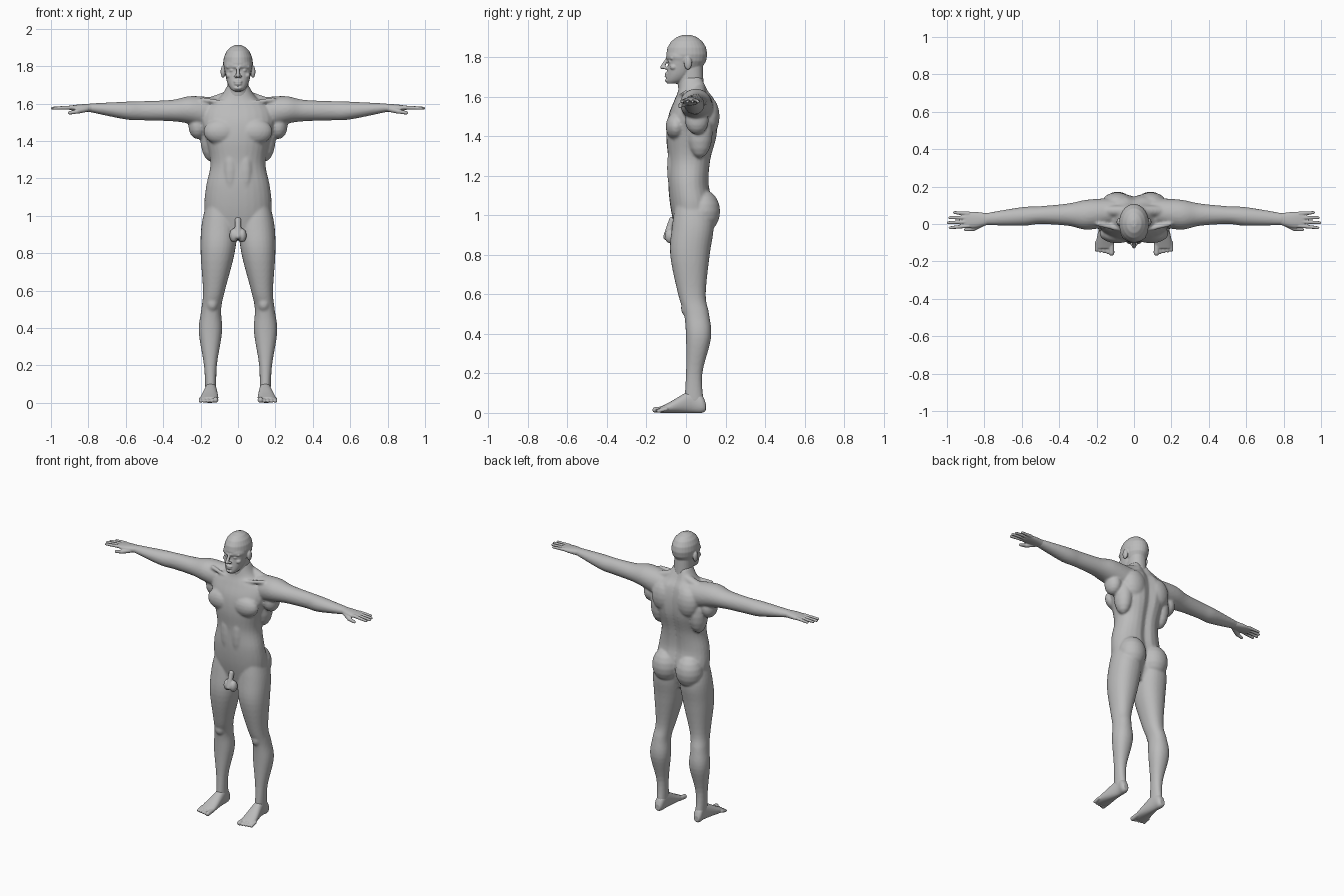
import bpy
import bmesh
import math
from mathutils import Quaternion, Vector

cube = bpy.data.objects.get("Cube")
if cube:
    bpy.data.objects.remove(cube, do_unlink=True)

grey = bpy.data.materials.new("plain grey")
grey.use_nodes = True
tone = (0.5, 0.5, 0.5, 1)
grey.diffuse_color = tone
grey.node_tree.nodes["Principled BSDF"].inputs["Base Color"].default_value = tone

SIDES = 28
STEPS = 5
ANGLES = [math.tau * corner / SIDES for corner in range(SIDES)]
LATITUDES = [math.radians(degrees) for degrees in range(-80, 81, 20)]
BOTH = (1, -1)
MIDDLE = (1,)


def skin(bm, loops, sides):
    """Bridge a stack of point loops and cap its ends, once per side."""
    for side in sides:
        stack = [[bm.verts.new((side * x, y, z)) for x, y, z in loop] for loop in loops]
        for lower, upper in zip(stack, stack[1:]):
            for corner in range(SIDES):
                following = (corner + 1) % SIDES
                bm.faces.new((lower[corner], lower[following],
                              upper[following], upper[corner]))
        bm.faces.new(stack[0][::-1])
        bm.faces.new(stack[-1])


def spline(rings):
    """Smoothly interpolate the ring values along the loft."""
    smooth = []
    last = len(rings) - 1
    for index in range(last):
        before, start, end, after = (Vector(rings[max(0, min(last, index + offset))])
                                     for offset in (-1, 0, 1, 2))
        enter = (end - before) / 2
        leave = (after - start) / 2
        for step in range(STEPS):
            t = step / STEPS
            rise = t * t * (3 - 2 * t)
            smooth.append(start.lerp(end, rise) + enter * t * (1 - t) ** 2
                          - leave * t * t * (1 - t))
    smooth.append(Vector(rings[last]))
    return smooth


def spread(value, low, high, power):
    """Map a sine or cosine to a rounded-square position between two limits."""
    bulge = math.copysign(abs(value) ** (2 / power), value)
    return (low + high) / 2 + (high - low) / 2 * bulge


def loft(bm, axis, rings, power=2.2, sides=BOTH, groove=0):
    """Skin a row of rings: position, low and high limit across, low and high along."""
    loops = []
    for place, left, right, low, high in spline(rings):
        loop = []
        for angle in ANGLES:
            u = spread(math.cos(angle), left, right, power)
            v = spread(math.sin(angle), low, high, power)
            if math.sin(angle) > 0:
                v -= groove * math.exp(-(u / 0.03) ** 2)
            loop.append({"x": (place, u, v), "y": (u, place, v), "z": (u, v, place)}[axis])
        loops.append(loop)
    skin(bm, loops, sides)


def column(bm, rows, groove=0):
    """Upright symmetrical loft from rows of height, half width, front and back."""
    rings = [(height, -half, half, front, back) for height, half, front, back in rows]
    loft(bm, "z", rings, sides=MIDDLE, groove=groove)


def pill(bm, start, end, first, final, turn, sides):
    """Two half ellipsoids joined by a straight run."""
    loops = []
    for latitude in LATITUDES:
        centre, radii = (start, first) if latitude < 0 else (end, final)
        flat = math.cos(latitude)
        loops.append([Vector(centre) + turn @ (Vector(radii) * Vector(
            (flat * math.cos(angle), flat * math.sin(angle), math.sin(latitude))))
            for angle in ANGLES])
    skin(bm, loops, sides)


def ball(bm, centre, radii, sides=BOTH):
    pill(bm, centre, centre, radii, radii, Quaternion(), sides)


def strand(bm, start, end, thick, thin, sides=BOTH):
    """A tapered round strand between two points."""
    turn = (Vector(end) - Vector(start)).to_track_quat("Z", "Y")
    pill(bm, start, end, [thick] * 3, [thin] * 3, turn, sides)


def finish(name, bm, voxel, passes):
    """Fuse the overlapping forms into one smooth skin."""
    bmesh.ops.recalc_face_normals(bm, faces=bm.faces)
    mesh = bpy.data.meshes.new(name)
    bm.to_mesh(mesh)
    bm.free()
    mesh.materials.append(grey)
    obj = bpy.data.objects.new(name, mesh)
    bpy.context.collection.objects.link(obj)
    fuse = obj.modifiers.new("fuse", "REMESH")
    fuse.mode = "VOXEL"
    fuse.voxel_size = voxel
    fuse.use_smooth_shade = True
    soften = obj.modifiers.new("soften", "SMOOTH")
    soften.factor = 0.5
    soften.iterations = passes


# Torso, with a groove along the spine
body = bmesh.new()
column(body, [(0.87, 0.06, -0.04, 0.09), (0.95, 0.16, -0.06, 0.12),
              (1.05, 0.18, -0.08, 0.14), (1.16, 0.17, -0.09, 0.12),
              (1.28, 0.147, -0.09, 0.13), (1.4, 0.17, -0.1, 0.16),
              (1.5, 0.2, -0.09, 0.165), (1.58, 0.18, -0.06, 0.15),
              (1.63, 0.1, -0.04, 0.12), (1.7, 0.055, -0.03, 0.09)], groove=0.02)

# Chest, side, shoulder blade, seat and belly muscles
ball(body, (0.09, -0.05, 1.45), (0.095, 0.053, 0.07))
ball(body, (0.145, 0.07, 1.42), (0.057, 0.065, 0.13))
ball(body, (0.09, 0.115, 1.5), (0.08, 0.055, 0.1))
ball(body, (0.088, 0.085, 1.02), (0.09, 0.088, 0.11))
ball(body, (0.04, -0.06, 1.24), (0.04, 0.036, 0.14))

# Collar bones and neck-to-shoulder slope
strand(body, (0.03, -0.04, 1.6), (0.19, 0, 1.62), 0.01, 0.013)
strand(body, (0.05, 0.07, 1.64), (0.16, 0.07, 1.6), 0.03, 0.03)

# Shoulder to wrist
loft(body, "x", [(0.1, -0.01, 0.14, 1.45, 1.63), (0.25, -0.03, 0.13, 1.49, 1.64),
                 (0.35, -0.01, 0.11, 1.505, 1.62), (0.5, 0, 0.095, 1.51, 1.613),
                 (0.6, -0.01, 0.09, 1.515, 1.61), (0.8, -0.005, 0.057, 1.556, 1.6)], 2)
ball(body, (0.215, 0.055, 1.48), (0.05, 0.06, 0.07))

# Thigh to ankle
loft(body, "z", [(1.08, 0.03, 0.165, -0.05, 0.11), (0.95, 0.005, 0.195, -0.07, 0.14),
                 (0.8, 0.018, 0.2, -0.08, 0.12), (0.6, 0.07, 0.187, -0.04, 0.1),
                 (0.5, 0.09, 0.196, -0.01, 0.117), (0.38, 0.085, 0.21, 0, 0.127),
                 (0.2, 0.113, 0.182, 0, 0.083), (0.05, 0.116, 0.174, -0.01, 0.09)])
ball(body, (0.138, 0.01, 0.53), (0.034, 0.036, 0.045))
finish("body", body, 0.007, 5)

# Head: neck, face block and skull
head = bmesh.new()
column(head, [(1.58, 0.06, -0.02, 0.1), (1.65, 0.057, -0.04, 0.09),
              (1.76, 0.055, -0.04, 0.085)])
column(head, [(1.666, 0.025, -0.096, -0.04), (1.685, 0.044, -0.1, 0),
              (1.72, 0.06, -0.097, 0.03), (1.78, 0.072, -0.091, 0.05),
              (1.81, 0.075, -0.098, 0.06), (1.88, 0.05, -0.07, 0.05)])
ball(head, (0, 0.004, 1.815), (0.08, 0.104, 0.1), MIDDLE)

# Brow, nose, nostrils, eyes, cheeks and ears
strand(head, (0.01, -0.093, 1.797), (0.055, -0.07, 1.796), 0.01, 0.009)
strand(head, (0, -0.096, 1.79), (0, -0.12, 1.75), 0.008, 0.011, MIDDLE)
ball(head, (0.012, -0.104, 1.746), (0.009, 0.012, 0.008))
ball(head, (0.032, -0.078, 1.777), (0.014, 0.012, 0.009))
ball(head, (0.046, -0.062, 1.75), (0.02, 0.02, 0.016))
ball(head, (0.08, 0.01, 1.77), (0.013, 0.02, 0.034))

# Lips and chin
for height, width in ((1.717, 0.024), (1.704, 0.021), (1.682, 0.022)):
    ball(head, (0, -0.096, height), (width, 0.012, width / 3), MIDDLE)
finish("head", head, 0.004, 3)

# Hands: palm, four fingers and thumb
hands = bmesh.new()
loft(hands, "x", [(0.77, 0, 0.055, 1.554, 1.6), (0.84, -0.02, 0.064, 1.557, 1.596),
                  (0.89, -0.02, 0.064, 1.564, 1.59), (0.91, -0.01, 0.058, 1.57, 1.586)])
for finger, reach in enumerate((0.983, 0.993, 0.985, 0.96)):
    root = 0.022 * finger - 0.01
    tip = 0.027 * finger - 0.02
    strand(hands, (0.885, root, 1.579), (reach, tip, 1.575), 0.0115, 0.008)
knuckle = (0.86, -0.026, 1.558)
strand(hands, (0.815, 0, 1.57), knuckle, 0.017, 0.013)
strand(hands, knuckle, (0.9, -0.03, 1.55), 0.013, 0.009)
finish("hands", hands, 0.0035, 2)

# Feet: heel to ball, then five toes
feet = bmesh.new()
loft(feet, "y", [(0.1, 0.13, 0.165, 0.01, 0.05), (0.08, 0.118, 0.175, 0, 0.09),
                 (0.03, 0.114, 0.175, 0, 0.115), (-0.08, 0.105, 0.2, 0, 0.056),
                 (-0.13, 0.11, 0.2, 0, 0.03)])
for toe in range(5):
    size = 0.01 if toe else 0.015
    across = 0.12 + 0.02 * toe
    strand(feet, (across, -0.1, 0.02), (across, 0.004 * toe - 0.155, size), size, size)
finish("feet", feet, 0.004, 2)

# Groin
groin = bmesh.new()
strand(groin, (0, -0.07, 0.975), (0, -0.1, 0.89), 0.018, 0.016, MIDDLE)
ball(groin, (0.022, -0.08, 0.895), (0.024, 0.028, 0.037))
finish("groin", groin, 0.005, 2)
